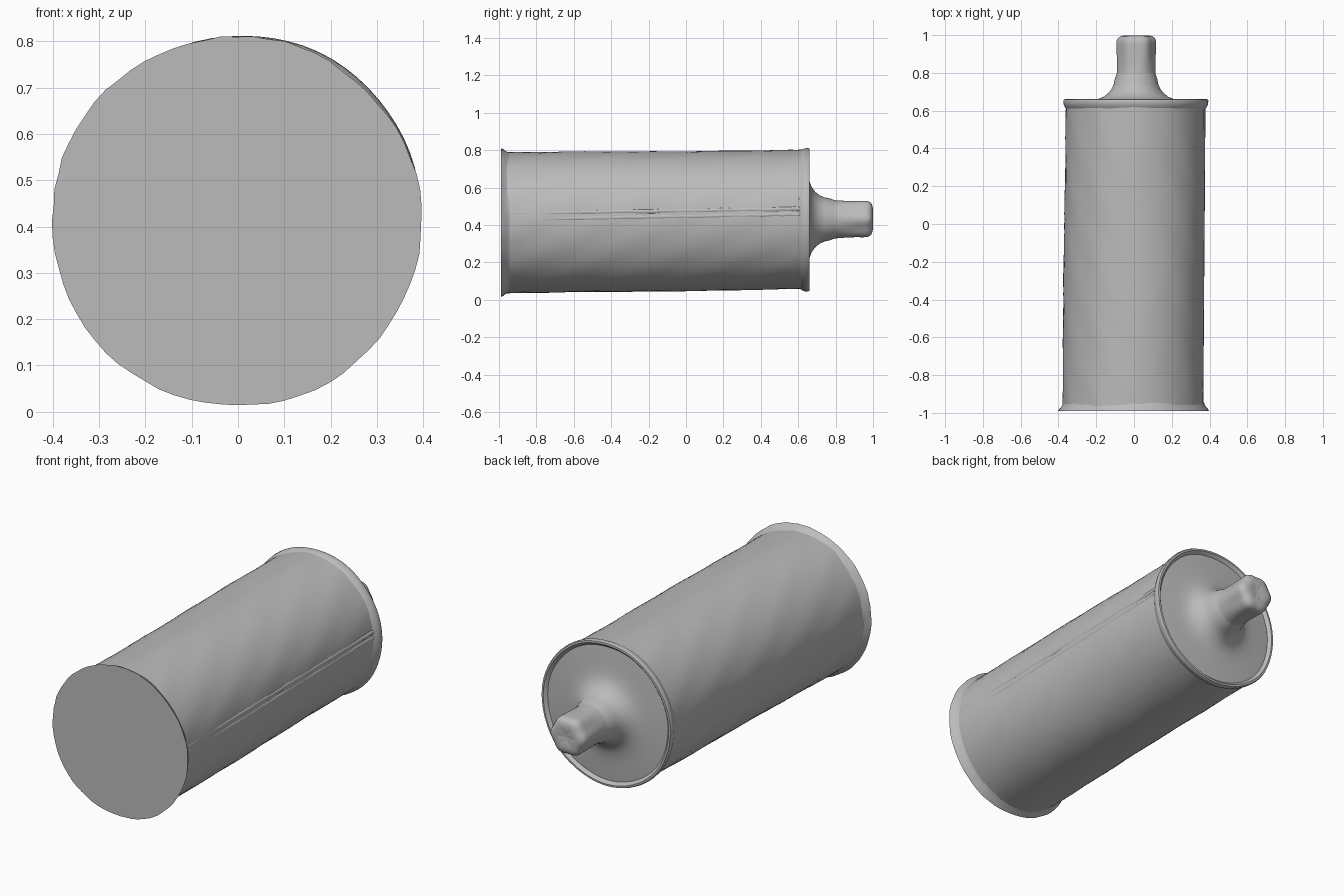
import bpy
import bmesh
import math
import random
from mathutils import Vector

random.seed(4)
default_cube = bpy.data.objects.get("Cube")
if default_cube:
    bpy.data.objects.remove(default_cube, do_unlink=True)

SIDES = 72

# One plain grey for the whole can
grey = bpy.data.materials.new("clay_grey")
grey.use_nodes = True
grey.diffuse_color = (0.5, 0.5, 0.5, 1)
bsdf = grey.node_tree.nodes["Principled BSDF"]
bsdf.inputs["Base Color"].default_value = (0.5, 0.5, 0.5, 1)
bsdf.inputs["Roughness"].default_value = 0.6


def axis(y):
    """Centre of the slightly tilted can at depth y."""
    t = (y + 1) / 1.66
    return Vector((-0.003 + 0.013 * t, y, 0.411 + 0.018 * t))


def finish(name, bm, angle=40):
    bmesh.ops.recalc_face_normals(bm, faces=bm.faces)
    mesh = bpy.data.meshes.new(name)
    bm.to_mesh(mesh)
    bm.free()
    obj = bpy.data.objects.new(name, mesh)
    bpy.context.collection.objects.link(obj)
    mesh.materials.append(grey)
    bpy.ops.object.select_all(action="DESELECT")
    obj.select_set(True)
    bpy.context.view_layer.objects.active = obj
    bpy.ops.object.shade_smooth_by_angle(angle=math.radians(angle))
    return obj


def lathe(name, profile, wobble=None, cap_start=False, cap_end=False, angle=40):
    """Revolve (y, radius) pairs around the can axis."""
    bm = bmesh.new()
    rings = []
    for y, r in profile:
        ring = []
        for i in range(SIDES):
            a = math.tau * i / SIDES
            rr = r + (wobble(a, y) if wobble else 0)
            out = Vector((math.cos(a), 0, math.sin(a)))
            ring.append(bm.verts.new(axis(y) + out * rr))
        rings.append(ring)
    for one, two in zip(rings, rings[1:]):
        for i in range(SIDES):
            j = (i + 1) % SIDES
            bm.faces.new((one[i], one[j], two[j], two[i]))
    if cap_start:
        bm.faces.new(rings[0])
    if cap_end:
        bm.faces.new(rings[-1])
    return finish(name, bm, angle)


# Hand-worn unevenness of the wall, flattened on the +x side
def dents(a, y):
    soft = 0.0015 * math.sin(3 * a + 5 * y) + 0.001 * math.sin(11 * a - 17 * y)
    flat = -0.01 * max(0, math.cos(a + 0.25)) ** 6
    return soft + flat + random.uniform(-0.0006, 0.0006)


def ragged(a, y):
    return 0.002 * math.sin(5 * a + 1) + random.uniform(-0.002, 0.002)


# Can wall
steps = 48
wall = [(-0.97 + 1.59 * i / steps, 0.377 - 0.005 * i / steps) for i in range(steps + 1)]
lathe("can_wall", wall, dents)

# Flared front rim with its flat base
lathe("base_rim", [(-0.99, 0.399), (-0.978, 0.393), (-0.965, 0.381), (-0.945, 0.372)],
      ragged, cap_start=True)

# Rolled rim at the nozzle end
lathe("shoulder_rim", [(0.605, 0.366), (0.62, 0.376), (0.634, 0.382), (0.652, 0.384),
                       (0.66, 0.380), (0.661, 0.370), (0.653, 0.362), (0.645, 0.355)],
      lambda a, y: 0.001 * math.sin(7 * a))

# Dished lid sweeping up into the nozzle collar
lathe("lid", [(0.642, 0.368), (0.645, 0.345), (0.650, 0.29), (0.655, 0.24),
              (0.662, 0.20), (0.673, 0.172), (0.692, 0.147), (0.715, 0.129),
              (0.74, 0.118), (0.77, 0.112), (0.785, 0.106), (0.80, 0.102)])


# Blunt, slightly faceted nozzle
def facets(a, y):
    return 0.004 * math.cos(6 * a) * min(1, max(0, (y - 0.8) / 0.12))


lathe("nozzle", [(0.78, 0.105), (0.80, 0.102), (0.85, 0.100), (0.90, 0.100),
                 (0.95, 0.101), (0.97, 0.100), (0.985, 0.093), (0.994, 0.080),
                 (0.999, 0.060), (0.996, 0.035), (0.992, 0.01)],
      facets, cap_end=True, angle=60)


# Low ridges where the wrapper overlaps along the +x side
def seam(name, start, end, angle_start, angle_end, width, lift):
    bm = bmesh.new()
    rows = []
    count = 50
    for k in range(count + 1):
        t = k / count
        y = start + (end - start) * t
        mid = angle_start + (angle_end - angle_start) * t + random.uniform(-0.004, 0.004)
        row = []
        for side in range(-2, 3):
            a = mid + side * width / 4
            r = 0.366 + lift * (1 - (side / 2) ** 2)
            row.append(bm.verts.new(axis(y) + Vector((math.cos(a), 0, math.sin(a))) * r))
        rows.append(row)
    for one, two in zip(rows, rows[1:]):
        for i in range(4):
            bm.faces.new((one[i], one[i + 1], two[i + 1], two[i]))
    return finish(name, bm, 60)


seam("wrapper_seam_upper", -0.95, 0.61, 0.14, 0.16, 0.06, 0.006)
seam("wrapper_seam_lower", -0.95, 0.61, 0.05, 0.08, 0.05, 0.004)
